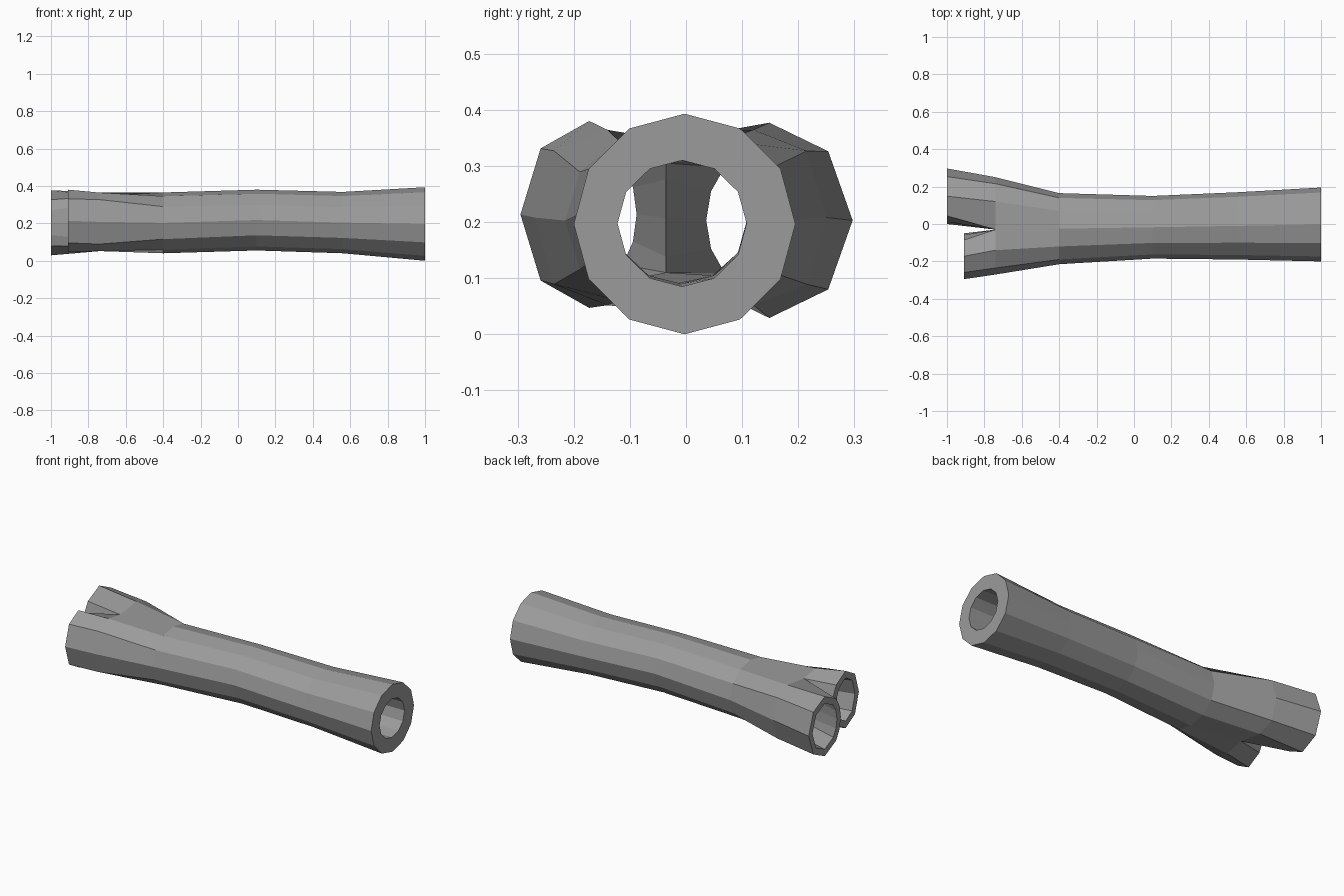
import bpy, bmesh
from math import sin, cos, pi, radians, copysign

if "Cube" in bpy.data.objects:
    bpy.data.objects.remove(bpy.data.objects["Cube"])

TRUNK = [30 * j for j in range(12)]
# Branch corners: an octagon whose saddle side carries three extra points
LEFT = [-45, 0, 45, 90, 135, 180, 225, 247.5, 270, 292.5]
RIGHT = [45, 67.5, 90, 112.5, 135, 180, 225, 270, 315, 360]
bm = bmesh.new()


def ring(angles, x, y0, y1, z0, z1, power=1.0):
    """Cross-section in a y/z box; angle 0 is the top, going towards +y."""
    cy, ry, cz, rz = (y0 + y1) / 2, (y1 - y0) / 2, (z0 + z1) / 2, (z1 - z0) / 2
    out = []
    for deg in angles:
        a = radians(deg)
        c = copysign(abs(cos(a)) ** power, cos(a))
        out.append(bm.verts.new((x, cy + ry * sin(a), cz + rz * c)))
    return out


def bridge(a, b):
    n = len(a)
    for j in range(n):
        k = (j + 1) % n
        bm.faces.new((a[j], a[k], b[k], b[j]))


def skin(trunk, crotch, left, right):
    """Loft the trunk, divide its last ring at a saddle, loft both branches."""
    rings = [ring(TRUNK, *s) for s in trunk]
    for a, b in zip(rings, rings[1:]):
        bridge(a, b)
    s = rings[-1]
    x, y, zb, zt, bow = crotch
    s[0].co = (x, y, zt)
    s[6].co = (x, y, zb)
    mid, half = (zb + zt) / 2, (zt - zb) / 2
    arc = [bm.verts.new((x + bow * sin(pi * i / 4), y, mid - half * cos(pi * i / 4)))
           for i in (1, 2, 3)]
    left_end = ring(LEFT, *left)
    right_end = ring(RIGHT, *right)
    bridge(s[:7] + arc, left_end)
    bridge([s[0]] + arc[::-1] + s[6:], right_end)
    return rings[0], left_end, right_end


# Outer bark surface
outer = skin(
    [(1, -0.2, 0.195, 0.0, 0.393), (0.56, -0.19, 0.17, 0.04, 0.368),
     (0.1, -0.185, 0.15, 0.055, 0.38), (-0.4, -0.215, 0.165, 0.04, 0.365, 0.9),
     (-0.74, -0.27, 0.25, 0.04, 0.376, 0.5)],
    (-0.74, -0.03, 0.075, 0.345, 0.0),
    (-1, 0.0, 0.297, 0.029, 0.377),
    (-0.91, -0.295, -0.05, 0.047, 0.38))

# Inner hollow surface
inner = skin(
    [(1, -0.122, 0.108, 0.085, 0.31), (0.56, -0.122, 0.108, 0.085, 0.31),
     (0.1, -0.125, 0.108, 0.09, 0.312), (-0.4, -0.155, 0.115, 0.09, 0.312),
     (-0.66, -0.215, 0.195, 0.085, 0.325, 0.6)],
    (-0.64, -0.036, 0.11, 0.305, 0.02),
    (-1, 0.036, 0.262, 0.07, 0.337),
    (-0.91, -0.258, -0.088, 0.087, 0.34))

# Cut ends joining bark to hollow
for o, i in zip(outer, inner):
    bridge(o, i)

bmesh.ops.recalc_face_normals(bm, faces=bm.faces)
mesh = bpy.data.meshes.new("hollow_log")
bm.to_mesh(mesh)
bm.free()

# Dark grey bark
bark = bpy.data.materials.new("dark_grey_bark")
bark.diffuse_color = (0.33, 0.33, 0.33, 1)
bark.use_nodes = True
bark.node_tree.nodes["Principled BSDF"].inputs["Base Color"].default_value = bark.diffuse_color
mesh.materials.append(bark)
log = bpy.data.objects.new("hollow_log", mesh)
bpy.context.collection.objects.link(log)
